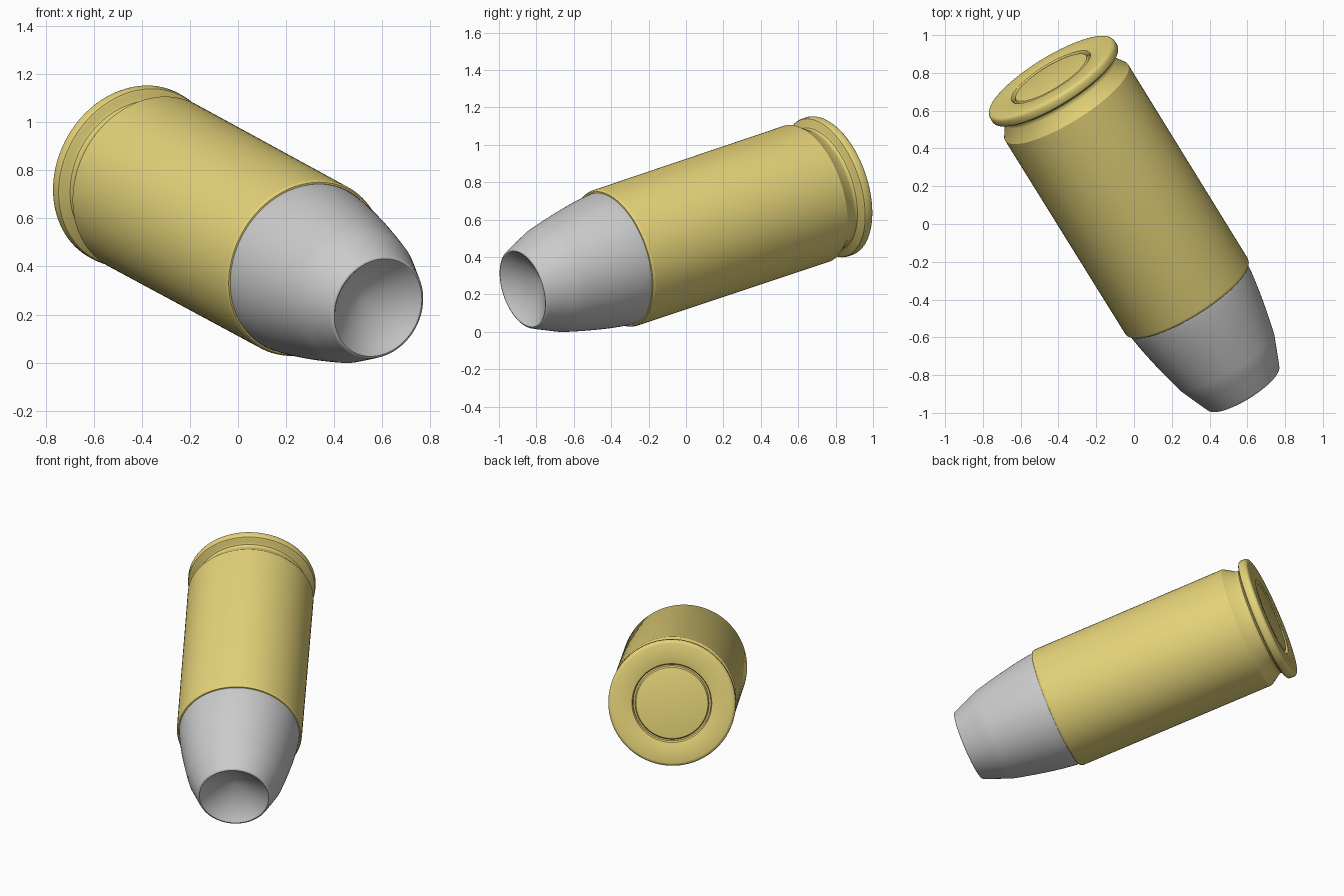
import bpy, bmesh, math
from mathutils import Vector, Matrix

if "Cube" in bpy.data.objects:
    bpy.data.objects.remove(bpy.data.objects["Cube"])

REAR = Vector((-0.442, 0.781, 0.784))    # centre of the rim's rear face
NOSE = Vector((0.582, -0.873, 0.229))    # centre of the nose opening
AXIS = (NOSE - REAR).normalized()
PLACE = Matrix.Translation(REAR) @ AXIS.to_track_quat('Z', 'Y').to_matrix().to_4x4()

brass = bpy.data.materials.new("brass")
brass.diffuse_color = (0.78, 0.65, 0.19, 1)
brass.use_nodes = True
brass.node_tree.nodes["Principled BSDF"].inputs["Base Color"].default_value = brass.diffuse_color


def lathe(name, profile, material=None, steps=96):
    """Spin (radius, distance along axis) points; both ends lie on the axis."""
    bm = bmesh.new()
    verts = [bm.verts.new((r, 0, t)) for r, t in profile]
    edges = [bm.edges.new(pair) for pair in zip(verts, verts[1:])]
    bmesh.ops.spin(bm, geom=verts + edges, cent=(0, 0, 0), axis=(0, 0, 1),
                   angle=math.tau, steps=steps, use_merge=False)
    bmesh.ops.remove_doubles(bm, verts=bm.verts[:], dist=1e-4)
    bmesh.ops.recalc_face_normals(bm, faces=bm.faces[:])
    mesh = bpy.data.meshes.new(name)
    bm.to_mesh(mesh)
    bm.free()
    mesh.transform(PLACE)
    ob = bpy.data.objects.new(name, mesh)
    bpy.context.collection.objects.link(ob)
    if material:
        mesh.materials.append(material)
    bpy.ops.object.select_all(action='DESELECT')
    ob.select_set(True)
    bpy.context.view_layer.objects.active = ob
    bpy.ops.object.shade_smooth_by_angle(angle=math.radians(30))
    return ob


# Brass case: primer pocket, rim, extractor groove, body, rounded mouth
lathe("case", [
    (0, 0.03), (0.236, 0.03), (0.238, 0.010), (0.243, 0.003), (0.25, 0.0),
    (0.368, 0.0), (0.378, 0.003), (0.385, 0.010), (0.388, 0.018),
    (0.388, 0.045), (0.384, 0.054), (0.374, 0.060), (0.350, 0.066),
    (0.340, 0.073), (0.336, 0.084), (0.338, 0.098), (0.383, 0.168),
    (0.381, 1.418), (0.379, 1.428), (0.374, 1.434), (0.367, 1.435),
    (0.364, 1.430), (0.364, 1.39), (0, 1.39)], brass)

# Primer cup set in the head with a softly rounded edge
lathe("primer", [
    (0, 0.004), (0.212, 0.004), (0.219, 0.006), (0.224, 0.012),
    (0.226, 0.02), (0.226, 0.04), (0, 0.04)], brass)

# Hollow point bullet: curved ogive, rounded lip, conical cavity
ogive = []
for i in range(17):
    s = i / 16
    ogive.append((0.366 - 0.077 * s ** 1.35, 1.43 + 0.42 * s))
lathe("bullet", [
    (0, 1.40), (0.366, 1.40)] + ogive + [
    (0.272, 1.893), (0.254, 1.938), (0.237, 1.981), (0.225, 2.008),
    (0.222, 2.016), (0.217, 2.021), (0.211, 2.023), (0.205, 2.020),
    (0.200, 2.014), (0, 1.90)])
